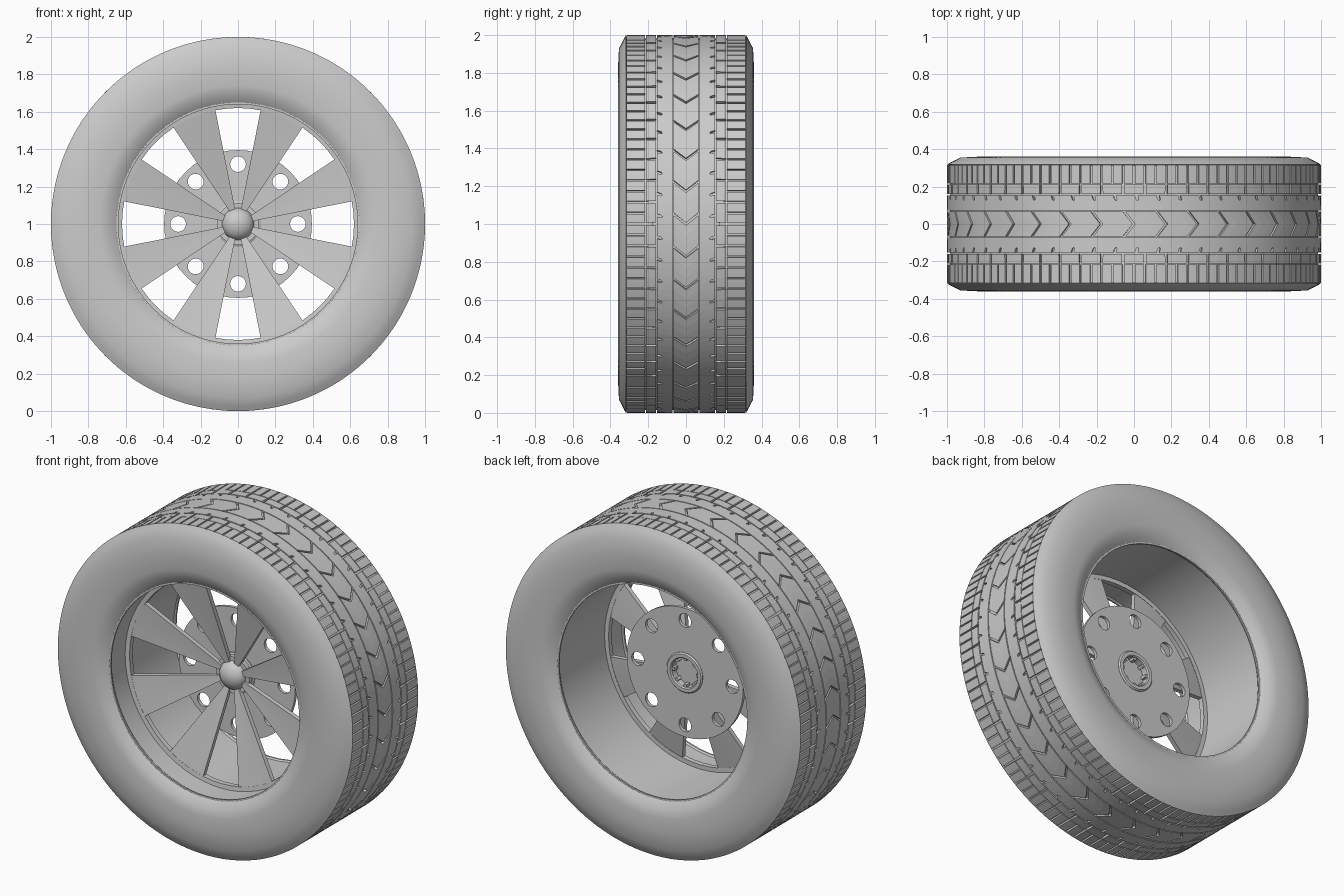
import bpy, bmesh, math
from mathutils import Vector

cube = bpy.data.objects.get("Cube")
if cube:
    bpy.data.objects.remove(cube, do_unlink=True)

grey = bpy.data.materials.new("plain grey")
grey.use_nodes = True
COLOUR = (0.6, 0.6, 0.6, 1)
grey.diffuse_color = COLOUR
grey.node_tree.nodes["Principled BSDF"].inputs["Base Color"].default_value = COLOUR


def pos(r, a, y):
    """Point at radius r and angle a around the axle."""
    return Vector((r * math.cos(a), y, 1 + r * math.sin(a)))


def finish(bm, name, smooth=None):
    bmesh.ops.remove_doubles(bm, verts=bm.verts, dist=1e-5)
    bmesh.ops.recalc_face_normals(bm, faces=bm.faces)
    mesh = bpy.data.meshes.new(name)
    bm.to_mesh(mesh)
    bm.free()
    mesh.materials.append(grey)
    obj = bpy.data.objects.new(name, mesh)
    bpy.context.collection.objects.link(obj)
    if smooth:
        bpy.ops.object.select_all(action='DESELECT')
        obj.select_set(True)
        bpy.context.view_layer.objects.active = obj
        bpy.ops.object.shade_smooth_by_angle(angle=math.radians(smooth))
    return obj


def lathe(name, profile, seg, smooth=None):
    """Spin a closed (radius, y) profile around the axle."""
    bm = bmesh.new()
    rings = [[bm.verts.new(pos(r, math.tau * i / seg, y)) for r, y in profile]
             for i in range(seg)]
    n = len(profile)
    for i in range(seg):
        a, b = rings[i], rings[(i + 1) % seg]
        for j in range(n):
            k = (j + 1) % n
            if profile[j][0] + profile[k][0] > 0:
                bm.faces.new((a[j], a[k], b[k], b[j]))
    return finish(bm, name, smooth)


def slab(bm, n, m, f):
    """Closed curved block; f(i, j, k) gives grid points of both skins."""
    v = [[[bm.verts.new(f(i, j, k)) for j in range(m + 1)]
          for i in range(n + 1)] for k in (0, 1)]
    for k in (0, 1):
        for i in range(n):
            for j in range(m):
                bm.faces.new((v[k][i][j], v[k][i + 1][j],
                              v[k][i + 1][j + 1], v[k][i][j + 1]))
    rim = ([(i, 0) for i in range(n)] + [(n, j) for j in range(m)]
           + [(i, m) for i in range(n, 0, -1)] + [(0, j) for j in range(m, 0, -1)])
    for (a, b), (c, d) in zip(rim, rim[1:] + rim[:1]):
        bm.faces.new((v[0][a][b], v[0][c][d], v[1][c][d], v[1][a][b]))


def tread_row(name, count, stations, skew=0.0, steps=3):
    """Ring of tread blocks; stations are (y, gap between blocks)."""
    bm = bmesh.new()
    pitch = math.tau / count
    for b in range(count):
        def point(i, j, k):
            y, gap = stations[i]
            a = b * pitch + gap / 2 + (pitch - gap) * j / steps + skew * abs(y)
            return pos((0.975, 1.0)[k], a, y)
        slab(bm, len(stations) - 1, steps, point)
    return finish(bm, name)


# Tyre carcass: side profile mirrored across the middle
half = [(0.65, 0.32), (0.69, 0.348), (0.74, 0.36), (0.83, 0.36), (0.93, 0.355),
        (0.975, 0.332), (1.0, 0.318), (0.985, 0.314)]
lathe("tyre", half + [(r, -y) for r, y in reversed(half)], 108, 25)

# Tread: chevron centre, then rows on both sides
tread_row("tread_chevrons", 36, [(-0.066, 0.014), (0, 0.014), (0.066, 0.014)], 0.8)
for side, s in (("front", -1), ("back", 1)):
    tread_row(side + "_tread_rib", 54,
              [(s * 0.072, 0), (s * 0.125, 0), (s * 0.132, 0.014), (s * 0.153, 0.014)], 0.3)
    tread_row(side + "_tread_inner_blocks", 54,
              [(s * 0.16, 0.014), (s * 0.212, 0.012)], 0, 2)
    tread_row(side + "_tread_shoulder", 108,
              [(s * 0.216, 0.01), (s * 0.316, 0.01)], 0, 2)

# Rim barrel with small lips
lathe("rim_barrel", [(0.64, -0.32), (0.64, -0.31), (0.647, -0.3), (0.647, 0.3),
                     (0.64, 0.31), (0.64, 0.32), (0.66, 0.32), (0.66, -0.32)], 64, 20)
lathe("spoke_ring", [(0.62, -0.166), (0.65, -0.17), (0.65, -0.135), (0.62, -0.135)], 64, 20)

# Eight dished wedge spokes
bm = bmesh.new()
SPOKES = 8
wedge = math.pi / SPOKES
for s in range(SPOKES):
    def spoke_point(i, j, k):
        t = i / 4
        r = 0.05 + 0.58 * t
        a = (s + 0.5) * math.tau / SPOKES + wedge * (j / 4 - 0.5)
        return pos(r, a, -0.055 - 0.112 * t + 0.028 * k)
    slab(bm, 4, 4, spoke_point)
finish(bm, "spokes", 20)

# Mounting plate with a ring of bolt holes
bm = bmesh.new()


def circle(cx, cz, r, seg):
    v = [bm.verts.new((cx + r * math.cos(math.tau * i / seg), 0,
                       1 + cz + r * math.sin(math.tau * i / seg))) for i in range(seg)]
    return [bm.edges.new((v[i], v[(i + 1) % seg])) for i in range(seg)]


edges = circle(0, 0, 0.395, 48) + circle(0, 0, 0.1, 32)
for i in range(8):
    a = math.tau * i / 8
    edges += circle(0.32 * math.cos(a), 0.32 * math.sin(a), 0.042, 20)
bmesh.ops.triangle_fill(bm, edges=edges, use_beauty=True, normal=(0, 1, 0))
plate = finish(bm, "mounting_plate")
solid = plate.modifiers.new("thickness", 'SOLIDIFY')
solid.thickness = 0.02
solid.offset = 0

# Hub: collar, inner splines and domed cap
lathe("hub_collar", [(0.088, -0.05), (0.112, -0.05), (0.112, -0.02), (0.122, -0.015),
                     (0.122, 0.012), (0.115, 0.02), (0.094, 0.02), (0.088, 0.012)], 32, 30)
lathe("hub_cap", [(0, -0.105), (0.03, -0.102), (0.06, -0.088), (0.078, -0.07),
                  (0.086, -0.05), (0.086, -0.025), (0, -0.025)], 32, 40)
bm = bmesh.new()
for s in range(SPOKES):
    def tooth_point(i, j, k):
        return pos((0.074, 0.092)[k], s * math.tau / SPOKES + 0.25 * (j - 0.5),
                   (-0.045, 0.008)[i])
    slab(bm, 1, 1, tooth_point)
finish(bm, "hub_splines")
